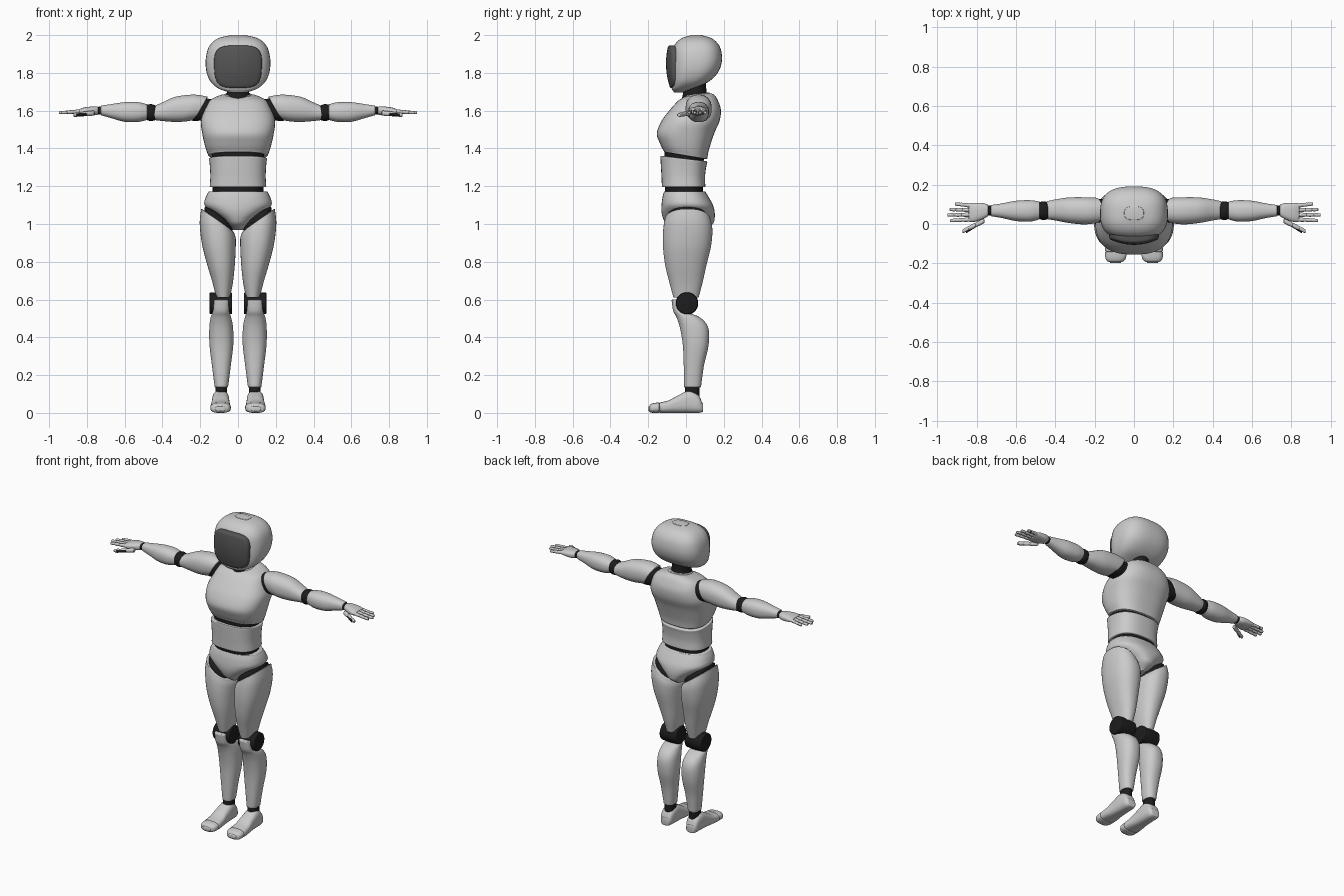
import bpy, bmesh, math

SEG, SUB = 40, 5


def material(name, v):
    m = bpy.data.materials.new(name)
    m.diffuse_color = (v, v, v, 1)
    return m


BLACK = material("joint_black", 0.012)
DARK = material("visor_dark", 0.09)


def power(v, e):
    return math.copysign(abs(v) ** e, v)


def spline(rows):
    """Catmull-Rom smoothing of cross-section rows."""
    out = []
    for i in range(len(rows) - 1):
        p = [rows[max(0, min(len(rows) - 1, i + k))] for k in (-1, 0, 1, 2)]
        for s in range(SUB):
            t = s / SUB
            out.append([0.5 * (2 * b + (c - a) * t + (2 * a - 5 * b + 4 * c - d) * t * t
                               + (3 * b - a - 3 * c + d) * t ** 3) for a, b, c, d in zip(*p)])
    return out + [list(rows[-1])]


def finish(name, bm, mat, mirror):
    bmesh.ops.recalc_face_normals(bm, faces=bm.faces)
    me = bpy.data.meshes.new(name)
    bm.to_mesh(me)
    bm.free()
    ob = bpy.data.objects.new(name, me)
    bpy.context.collection.objects.link(ob)
    if mat:
        me.materials.append(mat)
    if mirror:
        ob.modifiers.new("mirror", 'MIRROR')
    return ob


def bridge(bm, r0, r1):
    for i in range(len(r0)):
        j = (i + 1) % len(r0)
        bm.faces.new((r0[i], r0[j], r1[j], r1[i]))


def loft(name, axis, rows, n=2.3, mat=None, mirror=True, r=0.005, seg=SEG):
    """Rows: position, a0, a1, b0, b1, tilt over a, tilt over b. Ends are rounded by r."""
    rows = spline([tuple(q) + (0,) * (7 - len(q)) for q in rows])
    up = 1 if rows[-1][0] > rows[0][0] else -1
    ends = []
    for row, s in ((rows[0], -up), (rows[-1], up)):
        rnd = []
        for ang in (0.5, 1.05, 1.57):
            k, q = r * (1 - math.cos(ang)), list(row)
            q[0] += s * r * math.sin(ang)
            q[1] += k; q[2] -= k; q[3] += k; q[4] -= k
            rnd.append(q)
        ends.append(rnd)
    bm = bmesh.new()
    rings = []
    for t, a0, a1, b0, b1, ka, kb in ends[0][::-1] + rows + ends[1]:
        ring = []
        for i in range(seg):
            th = 2 * math.pi * (i + 0.5) / seg
            da = (a1 - a0) / 2 * power(math.cos(th), 2 / n)
            db = (b1 - b0) / 2 * power(math.sin(th), 2 / n)
            a, b, h = (a0 + a1) / 2 + da, (b0 + b1) / 2 + db, t + ka * da + kb * db
            ring.append(bm.verts.new({'z': (a, b, h), 'y': (a, h, b), 'x': (h, a, b)}[axis]))
        rings.append(ring)
    for r0, r1 in zip(rings, rings[1:]):
        bridge(bm, r0, r1)
    bm.faces.new(rings[0])
    bm.faces.new(rings[-1])
    return finish(name, bm, mat, mirror)


def body(name, rows, **kw):
    """Centred part: z, half width, front y, back y, tilt over y."""
    return loft(name, 'z', [(q[0], -q[1], q[1], q[2], q[3], 0, q[4] if len(q) > 4 else 0)
                            for q in rows], mirror=False, **kw)


# Head shell
body("head", [(1.70, .055, -.065, -.01), (1.715, .10, -.075, .03), (1.75, .143, -.08, .115),
              (1.80, .166, -.081, .168), (1.86, .172, -.08, .19), (1.92, .162, -.073, .186),
              (1.96, .138, -.052, .165), (1.985, .10, -.02, .132), (1.997, .05, .02, .09)],
     n=2.7, r=.003)

# Curved visor with a rolled edge
bm = bmesh.new()
rings = []
for k, back in [(.1, 0), (.3, 0), (.5, 0), (.7, 0), (.85, 0), (.95, 0), (.985, .004), (1, .012), (1, .05)]:
    ring = []
    for i in range(48):
        th = 2 * math.pi * i / 48
        z = 1.832 + .113 * k * power(math.sin(th), .5)
        x = .127 * k * power(math.cos(th), .5) * (1 - 5 * (z - 1.86) ** 2)
        y = -.106 + .03 * (x / .127) ** 2 + .013 * ((z - 1.85) / .1) ** 2 + back
        ring.append(bm.verts.new((x, y, z)))
    rings.append(ring)
for r0, r1 in zip(rings, rings[1:]):
    bridge(bm, r0, r1)
bm.faces.new(rings[0])
finish("visor", bm, DARK, False)

# Torso
body("neck", [(1.64, .08, -.03, .13), (1.68, .064, -.018, .115), (1.71, .056, -.015, .108),
              (1.77, .056, -.015, .105)], n=2, mat=BLACK)
body("chest", [(1.367, .158, -.118, .113, -.17), (1.41, .174, -.138, .122, -.12),
               (1.48, .190, -.155, .15), (1.545, .197, -.13, .178), (1.605, .178, -.085, .185),
               (1.652, .153, -.042, .17), (1.675, .11, -.02, .15, .1), (1.683, .07, -.01, .125, .15)],
     n=2.6)
body("abdomen", [(1.20, .150, -.128, .103), (1.25, .147, -.13, .101), (1.30, .149, -.133, .107),
                 (1.342, .153, -.136, .113, -.12)], n=2.6)
body("waist_core", [(1.15, .135, -.11, .09), (1.27, .135, -.115, .09), (1.41, .14, -.115, .1)],
     n=2.5, mat=BLACK)
body("pelvis", [(1.168, .158, -.118, .105), (1.14, .172, -.125, .122), (1.10, .178, -.13, .143),
                (1.065, .142, -.13, .152), (1.03, .092, -.122, .152), (1.0, .058, -.105, .142),
                (.972, .03, -.06, .10)], n=2.4)

# Legs
loft("hip_joint", 'z', [(.96, .03, .178, -.105, .118, .7), (1.03, .03, .178, -.102, .115, .7),
                        (1.055, .05, .165, -.08, .09, .6)], mat=BLACK)
loft("thigh", 'z', [(1.015, .02, .195, -.113, .13, .72), (.965, .012, .203, -.121, .14, .4),
                    (.88, .012, .19, -.122, .132, .1), (.78, .017, .162, -.11, .108),
                    (.69, .027, .135, -.088, .088), (.615, .041, .117, -.068, .068)])
loft("knee_joint", 'x', [(.036, -.052, .062, .523, .637), (.09, -.055, .065, .52, .64),
                         (.145, -.052, .062, .523, .637)], n=2, mat=BLACK)
loft("shin", 'z', [(.14, .052, .124, -.01, .08), (.25, .038, .138, -.012, .095),
                   (.36, .025, .151, -.017, .12), (.45, .026, .152, -.032, .118),
                   (.505, .036, .145, -.05, .075), (.54, .047, .132, -.068, -.005),
                   (.595, .05, .127, -.076, -.04)])
loft("ankle_joint", 'z', [(.08, .057, .120, -.01, .072), (.145, .059, .118, -.003, .072)], mat=BLACK)
loft("foot", 'y', [(.085, .062, .122, .004, .055), (.065, .052, .132, 0, .095),
                   (.02, .047, .136, 0, .118), (-.04, .045, .139, 0, .094),
                   (-.09, .041, .144, 0, .067), (-.135, .038, .147, 0, .056)], n=2.8)
loft("toes", 'y', [(-.146, .038, .147, 0, .055), (-.17, .04, .146, 0, .052),
                   (-.187, .05, .138, .002, .046), (-.194, .065, .122, .008, .036)], n=2.6)
loft("toe_joint", 'y', [(-.12, .043, .142, .005, .05), (-.16, .043, .142, .005, .049)], mat=BLACK)

# Arms
loft("shoulder_joint", 'x', [(.11, .01, .125, 1.55, 1.655, 0, -.5),
                             (.205, .008, .128, 1.545, 1.665, 0, -.55)], mat=BLACK)
loft("upper_arm", 'x', [(.20, .003, .134, 1.55, 1.675, 0, -.58), (.255, -.002, .136, 1.543, 1.685, 0, -.3),
                        (.33, .005, .135, 1.54, 1.674), (.40, .018, .125, 1.545, 1.644),
                        (.44, .024, .116, 1.55, 1.626)])
loft("elbow_joint", 'x', [(.42, .033, .105, 1.555, 1.62), (.46, .02, .115, 1.545, 1.635),
                          (.495, .033, .105, 1.555, 1.625)], mat=BLACK)
loft("forearm", 'x', [(.485, .022, .115, 1.55, 1.635), (.53, .012, .121, 1.54, 1.645),
                      (.60, .015, .118, 1.541, 1.645), (.67, .03, .105, 1.56, 1.635),
                      (.722, .039, .097, 1.575, 1.627)])
loft("wrist_joint", 'x', [(.71, .044, .093, 1.58, 1.622), (.755, .044, .093, 1.58, 1.62)], mat=BLACK)
loft("palm", 'x', [(.746, .037, .1, 1.578, 1.622), (.77, .024, .107, 1.575, 1.622),
                   (.81, .011, .108, 1.577, 1.618), (.835, .011, .106, 1.582, 1.61)], n=2.5)


def digit(name, x0, y0, x1, y1, z0, z1, r):
    """Finger in three segments running from (x0, y0, z0) to (x1, y1, z1)."""
    for k, (s, e) in enumerate([(0, .36), (.40, .68), (.72, .96)]):
        rows = []
        for f in (s, (s + e) / 2, e):
            q = r * (1 - .25 * f) * (1 if f == (s + e) / 2 else .9)
            y, z = y0 + (y1 - y0) * f, z0 + (z1 - z0) * f
            rows.append((x0 + (x1 - x0) * f, y - q, y + q, z - q, z + q))
        loft(f"{name}_segment_{k + 1}", 'x', rows, n=2, r=.004, seg=16)
    q = r * .6
    loft(name + "_core", 'x', [(x0, y0 - q, y0 + q, z0 - q, z0 + q),
                               (x1 - .02, y1 - q, y1 + q, z1 - q, z1 + q)], n=2, r=.002, seg=12, mat=BLACK)


for name, y, tip, spread in [("index_finger", .023, .935, -.006), ("middle_finger", .047, .949, -.001),
                             ("ring_finger", .071, .937, .003), ("little_finger", .094, .91, .008)]:
    digit(name, .832, y, tip, y + spread, 1.596, 1.589, .0115)
digit("thumb", .765, .015, .872, -.038, 1.587, 1.577, .0145)

# Smooth shading with crisp part edges
bpy.ops.object.select_all(action='DESELECT')
for ob in bpy.context.scene.objects:
    ob.select_set(True)
    bpy.context.view_layer.objects.active = ob
bpy.ops.object.shade_smooth_by_angle(angle=math.radians(40))
